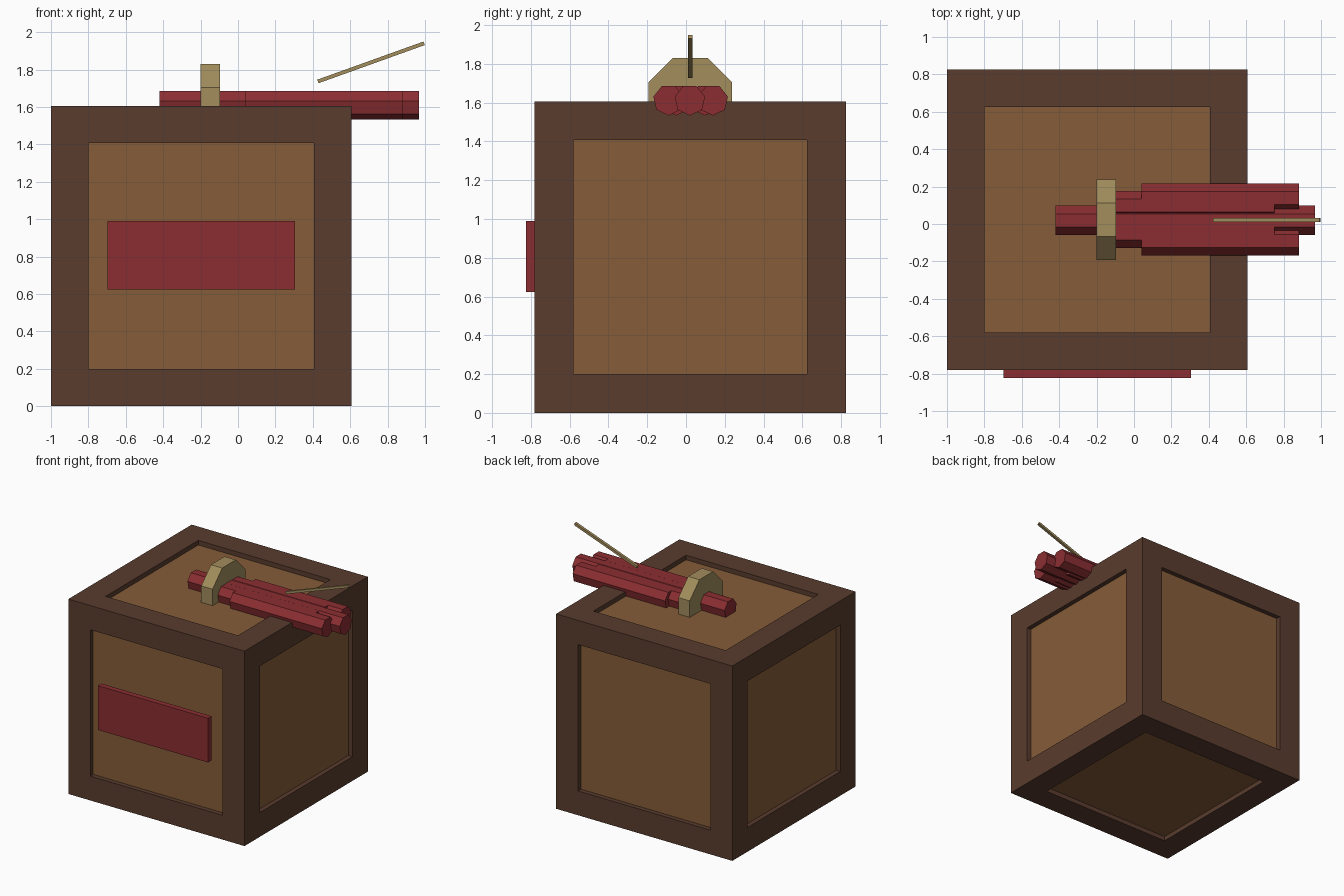
import bpy, bmesh, math
from mathutils import Matrix, Vector

cube = bpy.data.objects.get("Cube")
if cube:
    bpy.data.objects.remove(cube, do_unlink=True)


def material(name, rgb):
    m = bpy.data.materials.new(name)
    m.use_nodes = True
    m.diffuse_color = (*rgb, 1)
    m.node_tree.nodes["Principled BSDF"].inputs["Base Color"].default_value = (*rgb, 1)
    return m


DARK_WOOD = material("dark wood", (0.100, 0.045, 0.027))
LIGHT_WOOD = material("light wood", (0.235, 0.107, 0.040))
RED = material("red", (0.258, 0.027, 0.031))
TAN = material("tan", (0.361, 0.266, 0.107))


def finish(name, bm, *mats):
    mesh = bpy.data.meshes.new(name)
    bm.to_mesh(mesh)
    bm.free()
    for m in mats:
        mesh.materials.append(m)
    ob = bpy.data.objects.new(name, mesh)
    bpy.context.collection.objects.link(ob)
    return ob


def box_mesh(size, centre):
    bm = bmesh.new()
    bmesh.ops.create_cube(bm, size=1, matrix=Matrix.Translation(centre) @ Matrix.Diagonal((*size, 1)))
    return bm


def rod(name, sides, radius, x0, x1, y, z, turn, mat):
    """Prism lying along x; turn rotates its cross-section."""
    bm = bmesh.new()
    place = (Matrix.Translation(((x0 + x1) / 2, y, z))
             @ Matrix.Rotation(math.pi / 2, 4, 'Y') @ Matrix.Rotation(turn, 4, 'Z'))
    bmesh.ops.create_cone(bm, cap_ends=True, segments=sides, radius1=radius,
                          radius2=radius, depth=x1 - x0, matrix=place)
    # Aim the first corner of the section at the front
    return finish(name, bm, mat)


# Crate with a recessed panel on every side
SIDE, MID_X, MID_Y = 1.606, -0.197, 0.022
bm = box_mesh((SIDE, SIDE, SIDE), (MID_X, MID_Y, SIDE / 2))
panels = bm.faces[:]
bmesh.ops.inset_individual(bm, faces=panels, thickness=0.2, use_even_offset=True)
recessed = bmesh.ops.extrude_discrete_faces(bm, faces=panels)["faces"]
for f in recessed:
    f.normal_update()
    f.material_index = 1
    bmesh.ops.translate(bm, verts=f.verts[:], vec=f.normal * -0.038)
bmesh.ops.recalc_face_normals(bm, faces=bm.faces[:])
finish("crate", bm, DARK_WOOD, LIGHT_WOOD)

# Sign plate on the front
finish("front_sign", box_mesh((1.004, 0.045, 0.365), (MID_X, -0.802, 0.807)), RED)

# Bundle of seven-sided sticks: one in the middle and two mirrored pairs
STICK_Z = 1.613
FRONT = -math.pi / 2
rod("middle_stick", 7, 0.08, -0.42, 0.968, 0.02, STICK_Z, FRONT, RED)
for label, sign in (("left", 1), ("right", -1)):
    rod("inner_stick_" + label, 7, 0.08, -0.095, 0.75, 0.024 + sign * 0.074, STICK_Z, FRONT, RED)
    rod("outer_stick_" + label, 7, 0.08, 0.04, 0.882, 0.024 + sign * 0.114, STICK_Z, FRONT, RED)

# Octagonal band around the bundle
rod("band", 8, 0.215 / math.cos(math.pi / 8), -0.2, -0.097, 0.022, 1.615, math.pi / 8, TAN)

# Slanted fuse
start, end = Vector((0.427, 0.022, 1.736)), Vector((0.995, 0.022, 1.940))
bm = box_mesh(((end - start).length, 0.022, 0.02), (0, 0, 0))
slope = math.atan2(end.z - start.z, end.x - start.x)
bm.transform(Matrix.Translation((start + end) / 2) @ Matrix.Rotation(-slope, 4, 'Y'))
finish("fuse", bm, TAN)
